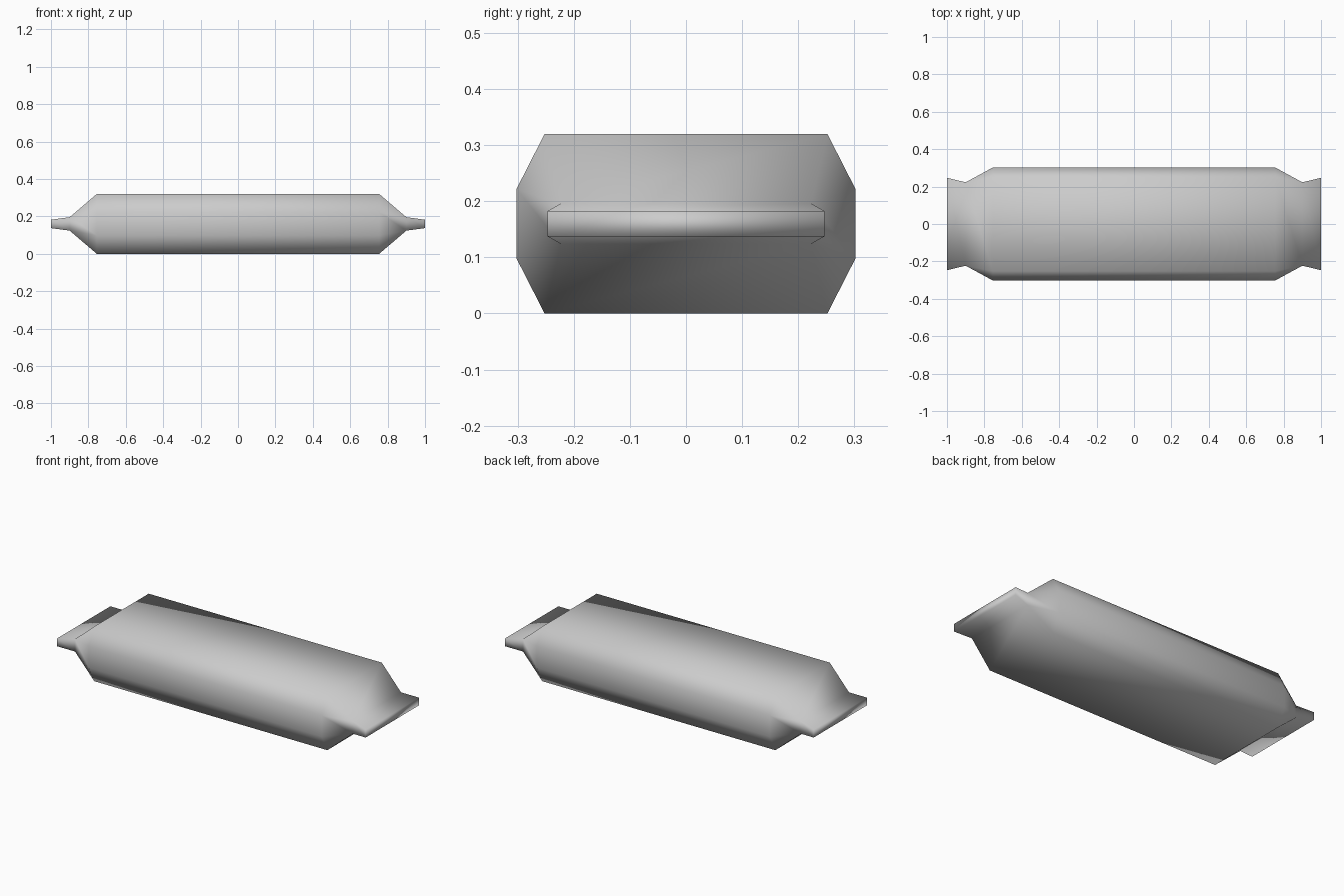
import bpy
import bmesh

cube = bpy.data.objects.get("Cube")
if cube:
    bpy.data.objects.remove(cube, do_unlink=True)

grey = bpy.data.materials.new("wrapper grey")
grey.use_nodes = True
colour = (0.6, 0.6, 0.6, 1)
grey.diffuse_color = colour
grey.node_tree.nodes["Principled BSDF"].inputs["Base Color"].default_value = colour

MID_Z = 0.16


def ring(bm, x, flat_y, half_z, side_y, side_z):
    """Eight-sided cross-section, chamfered at its corners."""
    quarter = [(side_y, side_z), (flat_y, half_z)]
    upper = quarter + [(-y, z) for y, z in reversed(quarter)]
    outline = upper + [(y, -z) for y, z in reversed(upper)]
    return [bm.verts.new((x, y, MID_Z + z)) for y, z in outline]


# Sections from the middle outward: full body, pinched neck, flared seal
body = (0.755, 0.252, 0.16, 0.302, 0.062)
neck = (0.9, 0.223, 0.036, 0.223, 0.036)
seal = (1.0, 0.247, 0.0225, 0.247, 0.0225)
sections = [(-s[0], *s[1:]) for s in (seal, neck, body)] + [body, neck, seal]

# Loft the wrapper through the sections and close both ends
bm = bmesh.new()
rings = [ring(bm, *s) for s in sections]
for a, b in zip(rings, rings[1:]):
    for i in range(8):
        j = (i + 1) % 8
        bm.faces.new((a[i], a[j], b[j], b[i]))
bm.faces.new(rings[0])
bm.faces.new(rings[-1])

# The pinched sections are plain rectangles, so their paired corners merge
bmesh.ops.remove_doubles(bm, verts=bm.verts, dist=0.001)
bmesh.ops.recalc_face_normals(bm, faces=bm.faces)
for face in bm.faces:
    face.smooth = True

mesh = bpy.data.meshes.new("wrapper")
bm.to_mesh(mesh)
bm.free()
mesh.materials.append(grey)
wrapper = bpy.data.objects.new("wrapper", mesh)
bpy.context.collection.objects.link(wrapper)
